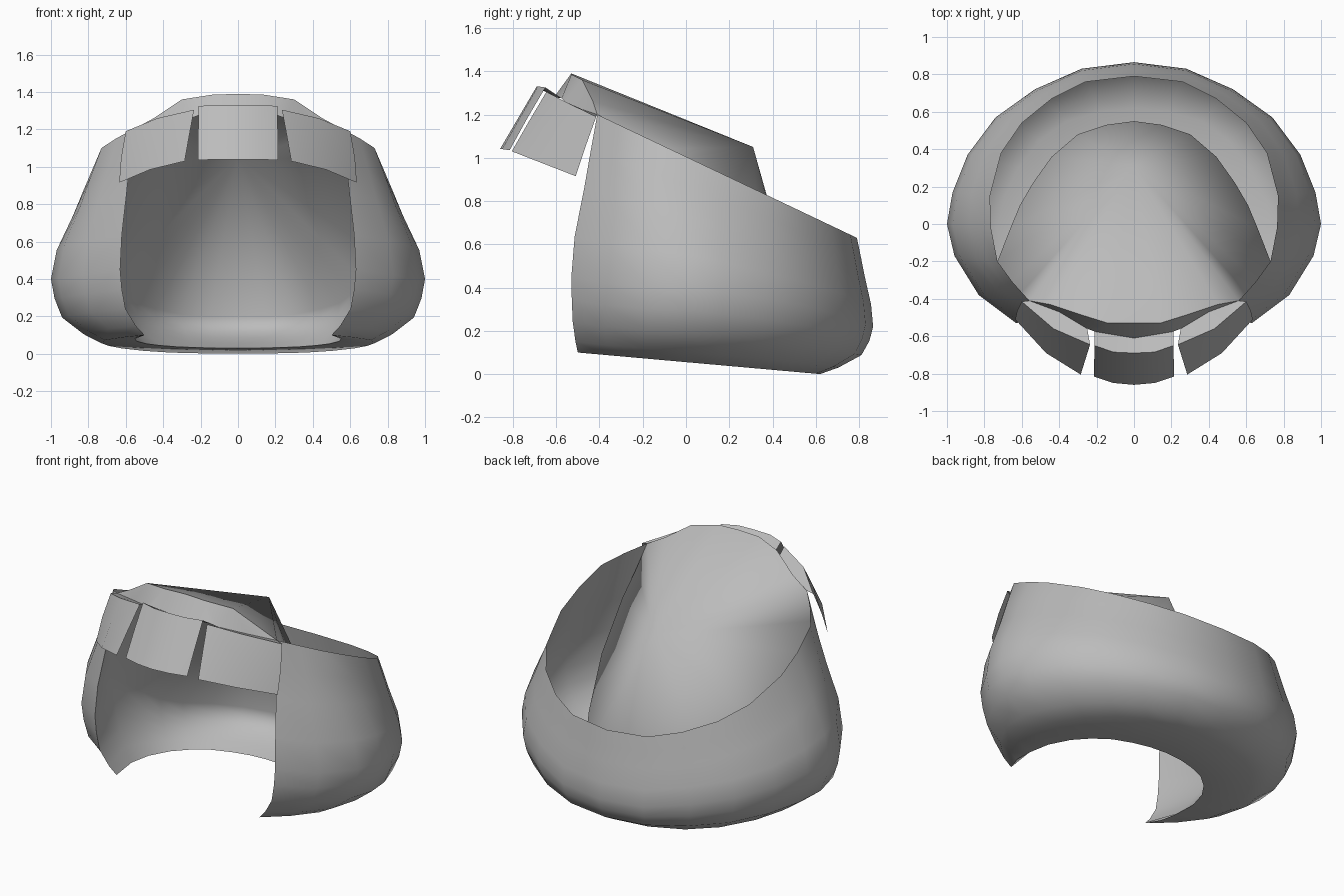
import bpy, bmesh
from mathutils import Vector as V

if "Cube" in bpy.data.objects:
    bpy.data.objects.remove(bpy.data.objects["Cube"])

grey = bpy.data.materials.new("hair_grey")
grey.diffuse_color = (0.5, 0.5, 0.5, 1)
grey.use_nodes = True
grey.node_tree.nodes["Principled BSDF"].inputs["Base Color"].default_value = grey.diffuse_color


def make(name, verts, faces, mirror=True, sharp=1.3):
    me = bpy.data.meshes.new(name)
    me.from_pydata([tuple(v) for v in verts], [], faces)
    bm = bmesh.new()
    bm.from_mesh(me)
    if mirror:
        geo = bm.verts[:] + bm.edges[:] + bm.faces[:]
        dup = bmesh.ops.duplicate(bm, geom=geo)["geom"]
        for v in [g for g in dup if isinstance(g, bmesh.types.BMVert)]:
            v.co.x *= -1
    bmesh.ops.remove_doubles(bm, verts=bm.verts, dist=0.002)
    bmesh.ops.recalc_face_normals(bm, faces=bm.faces)
    bm.to_mesh(me)
    bm.free()
    me.materials.append(grey)
    ob = bpy.data.objects.new(name, me)
    bpy.context.collection.objects.link(ob)
    bpy.context.view_layer.objects.active = ob
    ob.select_set(True)
    bpy.ops.object.shade_smooth_by_angle(angle=sharp)
    ob.select_set(False)


def quads(rows, start=0):
    n = len(rows[0])
    verts = [p for r in rows for p in r]
    faces = [tuple(start + k for k in (i * n + j, i * n + j + 1,
                                       (i + 1) * n + j + 1, (i + 1) * n + j))
             for i in range(len(rows) - 1) for j in range(n - 1)]
    return verts, faces


def floor_z(y):
    return .1 - .089 * (y + .5)


# Plan curves of the shell, front end to back centre (right half)
rim = [(.56, -.41), (.65, -.31), (.73, -.2), (.765, -.02), (.77, .15), (.71, .38),
       (.6, .54), (.44, .67), (.26, .76), (0, .79)]
bulge = [(.63, -.53), (.83, -.38), (.96, -.17), (1, 0), (.97, .17), (.89, .37),
         (.74, .57), (.53, .72), (.28, .83), (0, .865)]
base = [(.5, -.5), (.62, -.36), (.71, -.2), (.73, -.01), (.69, .15), (.62, .3),
        (.5, .45), (.36, .55), (.18, .6), (0, .62)]
opening = [(.5, -.5), (.54, -.4), (.55, -.28), (.54, -.12), (.49, .02), (.42, .12),
           (.33, .2), (.22, .25), (.11, .28), (0, .29)]
bulge_z = [.45, .42, .4, .4, .38, .35, .31, .27, .23, .22]


def column(r, b, k, o, bz):
    """Profile from the tilted rim, out to the bulge, in to the base and floor."""
    r = V((*r, 1.2 - .475 * (r[1] + .41)))
    b = V((*b, bz))
    k = V((*k, floor_z(k[1])))
    pts = []
    for a, c, steps in ((r, b, ((0, 0), (.25, .22), (.5, .45), (.87, .75), (1, 1))),
                        (b, k, ((.07, .3), (.22, .6), (.65, .86), (1, 1)))):
        for out, drop in steps:
            p = a.lerp(c, out)
            p.z = a.z + (c.z - a.z) * drop
            pts.append(p)
    pts.append(V((*o, floor_z(o[1]))))
    return pts


cols = [column(*s) for s in zip(rim, bulge, base, opening, bulge_z)]
make("outer_shell", *quads(cols))

# Crown edge and fringe root, centre to side
crown = [V(p) for p in ((0, -.53, 1.39), (.14, -.53, 1.385), (.3, -.48, 1.36),
                        (.45, -.43, 1.26), (.56, -.41, 1.2))]
root = [V(p) for p in ((0, -.61, 1.28), (.21, -.575, 1.275), (.25, -.56, 1.26),
                       (.4, -.47, 1.22), (.56, -.41, 1.2))]

# Widest line of the inner cap, from the sides to the back centre
belt = [V(p) for p in ((.73, -.2, .54), (.66, -.02, .4), (.61, .1, .32),
                       (.54, .22, .27), (.44, .36, .24), (.3, .48, .21),
                       (.15, .53, .2), (0, .55, .2))]

# Upper cap: a fan from the tip, plus a wall running to the front opening
front = cols[0][:9]
side = [front[0]] + [front[i].lerp(V((.73, -.2, front[i].z)), t)
                     for i, t in ((1, .25), (2, .55))] + [belt[0]]
loop = crown + side[1:] + belt[1:]
verts = [V((0, .31, 1.05))] + loop
faces = [(0, i, i + 1) for i in range(1, len(loop))]


def add(rows):
    v, f = quads(rows, len(verts))
    verts.extend(v)
    faces.extend(f)


add([front[:4], side])

# Lower cap: curls in from the widest line to the floor opening
lower = [front[3:]]
for b, o in zip(belt, opening[2:]):
    end = V((*o, floor_z(o[1])))
    row = []
    for i in range(6):
        t = i / 5
        p = b.lerp(end, t ** 2)
        p.z = b.z + (end.z - b.z) * t ** .8
        row.append(p)
    lower.append(row)
add(lower)
make("inner_cap", verts, faces)

# Front of the crown, down to the fringe
make("fringe_root", *quads([crown, root]))

# Fringe locks: root, upper bend, middle, lower edge
make("centre_lock", *quads([
    [root[0], root[0].lerp(root[1], .5), root[1]],
    [(0, -.69, 1.33), (.11, -.685, 1.33), (.21, -.65, 1.325)],
    [(0, -.775, 1.185), (.11, -.768, 1.185), (.213, -.735, 1.18)],
    [(0, -.86, 1.04), (.11, -.85, 1.04), (.215, -.815, 1.035)]]), sharp=.9)
make("side_lock", *quads([
    root[2:],
    [(.235, -.645, 1.305), (.43, -.56, 1.26), (.6, -.415, 1.19)],
    [(.26, -.725, 1.17), (.45, -.625, 1.125), (.625, -.465, 1.05)],
    [(.285, -.805, 1.03), (.47, -.69, .985), (.635, -.51, .915)]]), sharp=.9)
